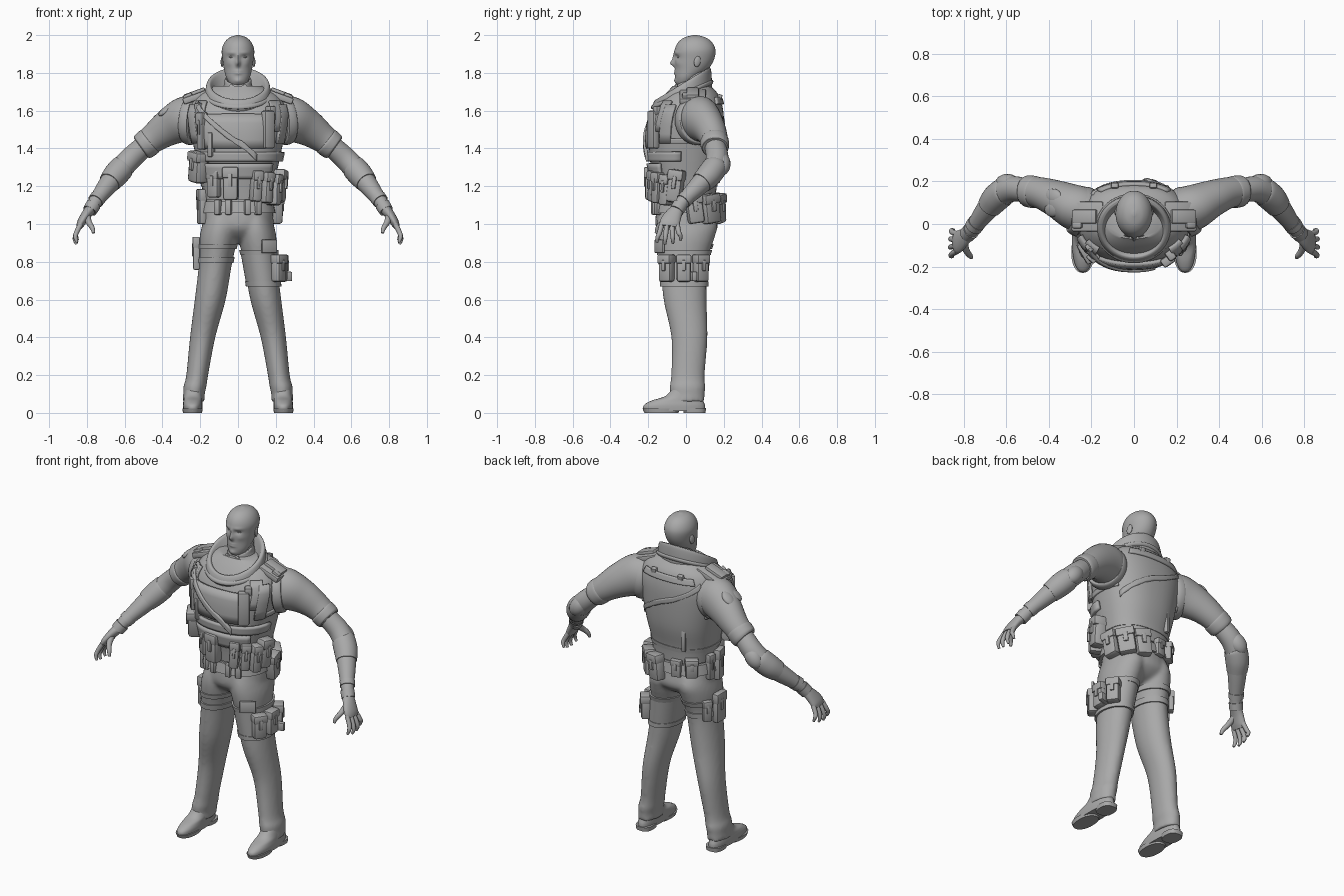
import bpy, bmesh
from math import sin, cos, pi, radians, exp, copysign
from mathutils import Vector, Matrix, Euler

cube = bpy.data.objects.get("Cube")
if cube:
    bpy.data.objects.remove(cube, do_unlink=True)

grey = bpy.data.materials.new("plain grey")
grey.use_nodes = True
grey.diffuse_color = (0.4, 0.4, 0.4, 1)
grey.node_tree.nodes["Principled BSDF"].inputs["Base Color"].default_value = (0.4, 0.4, 0.4, 1)
parts = []


def finish(name, bm, mirror=False):
    bmesh.ops.recalc_face_normals(bm, faces=bm.faces)
    mesh = bpy.data.meshes.new(name)
    bm.to_mesh(mesh)
    bm.free()
    mesh.materials.append(grey)
    ob = bpy.data.objects.new(name, mesh)
    bpy.context.collection.objects.link(ob)
    if mirror:
        ob.modifiers.new("mirror", 'MIRROR').use_mirror_merge = False
    parts.append(ob)
    return ob


def sample(rings, steps):
    """Smooth (Catmull-Rom) interpolation between rings."""
    rows, last = [], len(rings) - 1
    for i in range(last):
        quad = [rings[min(max(i + k, 0), last)] for k in (-1, 0, 1, 2)]
        for s in range(steps):
            t = s / steps
            rows.append([b + t / 2 * (c - a + t * (2*a - 5*b + 4*c - d + t * (3*(b - c) + d - a)))
                         for a, b, c, d in zip(*quad)])
    return rows + [list(rings[-1])]


def outline(ring, a, power=1.0, grow=0.0, u=Vector((1, 0, 0)), v=Vector((0, -1, 0))):
    s, c = (copysign(abs(f) ** power, f) for f in (sin(a), cos(a)))
    p = Vector(ring[:3]) + u * (ring[3] + grow) * s + v * (ring[4] + grow) * c
    if len(ring) > 5:
        p.z += ring[5] * (p.y - ring[1])
    return p


def loft(name, rings, steps=5, n=32, along=False, power=1.0, grow=0.0, cap=True, mirror=False, sculpt=None):
    """Skin over elliptical rings (x, y, z, rx, ry[, tilt]), level or square to the path."""
    rows, bm, loops = sample(rings, steps), bmesh.new(), []
    for i, r in enumerate(rows):
        frame = {}
        if along:
            t = Vector(rows[min(i + 1, len(rows) - 1)][:3]) - Vector(rows[max(i - 1, 0)][:3])
            u = t.cross(Vector((0, 1, 0))).normalized()
            frame = dict(u=u, v=t.cross(u).normalized())
        pts = [outline(r, 2 * pi * k / n, power, grow, **frame) for k in range(n)]
        loops.append([bm.verts.new(sculpt(p) if sculpt else p) for p in pts])
    for a, b in zip(loops, loops[1:]):
        for k in range(n):
            bm.faces.new((a[k], a[k - 1], b[k - 1], b[k]))
    if cap:
        bm.faces.new(loops[0])
        bm.faces.new(loops[-1])
    return finish(name, bm, mirror)


def tube(name, pts, **kw):
    return loft(name, [(x, y, z, r, r) for x, y, z, r in pts], along=True, **kw)


def ring_at(rings, z):
    return min(sample(rings, 24), key=lambda r: abs(r[2] - z))


def band(name, rings, z0, z1, grow, power=1.0):
    return loft(name, [ring_at(rings, z0), ring_at(rings, z1)], 4, 40, power=power, grow=grow)


def slab(bm, size, matrix, bevel):
    new = bmesh.ops.create_cube(bm, size=1, matrix=matrix @ Matrix.Diagonal((*size, 1)))["verts"]
    edges = {e for v in new for e in v.link_edges}
    bmesh.ops.bevel(bm, geom=list(edges), offset=bevel, segments=2, affect='EDGES', profile=0.5)


def placed(centre, rot):
    return Matrix.Translation(centre) @ Euler([radians(d) for d in rot]).to_matrix().to_4x4()


def box(name, centre, size, rot=(0, 0, 0), mirror=False, flap=False):
    """Rounded block; a flap adds a lid and a clip on its front."""
    m = placed(centre, rot)
    w, d, h = size
    bm = bmesh.new()
    slab(bm, size, m, min(size) * 0.25)
    if flap:
        slab(bm, (w * 1.08, d * 1.1, h * 0.34), m @ Matrix.Translation((0, -d * 0.05, h * 0.36)), d * 0.15)
        slab(bm, (w * 0.28, d * 0.3, h * 0.4), m @ Matrix.Translation((0, -d * 0.5, h * 0.12)), d * 0.06)
    return finish(name, bm, mirror)


def pouch(name, rings, angle, z, w, h, d, lean=0, flap=True):
    """Box seated on a lofted body, facing outwards at an angle from the front."""
    a = radians(angle)
    p = outline(ring_at(rings, z), a, 0.85) + Vector((sin(a), -cos(a), 0)) * d * 0.45
    return box(name, p, (w, d, h), (0, lean, angle), False, flap)


def patch(name, a0, z0, a1, z1, h, lift=0.02, mirror=False):
    """Strap or panel that hugs the torso from one angle and height to another."""
    bm, grid = bmesh.new(), []
    for i in range(17):
        t = i / 16
        a, z = radians(a0 + (a1 - a0) * t), z0 + (z1 - z0) * t
        grid.append([bm.verts.new(outline(ring_at(body, z + h * (j / 4 - 0.5)), a, 0.85, lift)) for j in range(5)])
    for p, q in zip(grid, grid[1:]):
        for j in range(4):
            bm.faces.new((p[j], q[j], q[j + 1], p[j + 1]))
    m = finish(name, bm, mirror).modifiers.new("thickness", 'SOLIDIFY')
    m.thickness, m.offset = 0.018, 0


def ball(name, centre, radii, rot=(0, 0, 0), mirror=False):
    bm = bmesh.new()
    bmesh.ops.create_uvsphere(bm, u_segments=20, v_segments=12, radius=1,
                              matrix=placed(centre, rot) @ Matrix.Diagonal((*radii, 1)))
    finish(name, bm, mirror)


# Trousers: seat and legs melted into one smooth skin
body = [(0, 0, .9, .11, .06), (0, .005, .93, .155, .12), (0, .005, .98, .187, .163), (0, 0, 1.05, .185, .16),
        (0, 0, 1.13, .172, .147), (0, -.002, 1.22, .185, .157), (0, 0, 1.35, .212, .182), (0, .004, 1.5, .242, .187),
        (0, .015, 1.6, .25, .172), (0, .03, 1.68, .205, .135), (0, .03, 1.73, .12, .09)]
leg = [(.085, 0, 1.06, .085, .14), (.093, .004, .99, .098, .162), (.103, -.004, .92, .101, .153),
       (.118, -.012, .8, .088, .126), (.147, -.005, .6, .082, .114), (.187, .018, .4, .067, .096),
       (.216, .01, .2, .058, .089), (.228, .008, .14, .061, .095), (.233, .007, .1, .057, .092), (.235, .002, .06, .059, .098)]
seat = loft("trouser_seat", body[:6], power=0.92)
trousers = loft("trousers", leg, 7, mirror=True)
bpy.ops.object.select_all(action='DESELECT')
parts.remove(seat)
for ob in (seat, trousers):
    ob.select_set(True)
bpy.context.view_layer.objects.active = trousers
bpy.ops.object.join()
melt = trousers.modifiers.new("melt", 'REMESH')
melt.mode, melt.voxel_size, melt.use_smooth_shade = 'VOXEL', 0.01, True
relax = trousers.modifiers.new("relax", 'SMOOTH')
relax.factor, relax.iterations = 0.5, 8

# Padded vest with bands, panels and slings
loft("vest", body[4:], n=48, power=0.85, grow=0.01)
band("vest_hem", body, 1.2, 1.225, 0.014, 0.85)
band("belt", body, 1.06, 1.12, 0.014, 0.85)
patch("vest_waist_band", -85, 1.355, 85, 1.355, .05, .022)
patch("chest_panel", -42, 1.49, 42, 1.49, .18, .022)
patch("belly_panel", -50, 1.28, 50, 1.28, .08, .022)
patch("back_yoke", 140, 1.65, 220, 1.65, .035, .012)
patch("chest_sling", -48, 1.63, 20, 1.35, .035, .033)
patch("back_sling", 122, 1.38, 230, 1.63, .03, .007)
patch("side_strap", 62, 1.44, 122, 1.44, .03, .01, mirror=True)
patch("front_strap", 38, 1.57, 58, 1.57, .16, .018, mirror=True)

# Shoulders: padded straps from collar to arm, and the vest's arm openings
box("shoulder_pad", (.215, .035, 1.675), (.16, .14, .035), (0, 20, 0), True)
box("shoulder_strap", (.23, .035, 1.69), (.12, .065, .03), (0, 20, 0), True)
box("shoulder_buckle", (.265, -.005, 1.675), (.05, .03, .03), (0, 24, 0), True)
box("yoke_buckle", (.09, .175, 1.66), (.035, .025, .055), (-15, 0, 0), True)
loft("arm_opening", [(.222, .05, 1.547, .12, .11), (.235, .055, 1.548, .13, .12), (.262, .063, 1.55, .129, .117),
                     (.272, .067, 1.551, .12, .106)], along=True, mirror=True)
patch("armhole_flange", 52, 1.53, 70, 1.53, .2, .022, mirror=True)

# Tall collar, shirt collar and neck
loft("collar", [(0, -.015, 1.6, .145, .135, .2), (0, -.02, 1.645, .17, .155, .25), (0, -.02, 1.69, .174, .157, .42),
                (0, -.02, 1.73, .168, .152, .58), (0, -.02, 1.742, .156, .142, .6), (0, -.02, 1.73, .14, .126, .6),
                (0, -.01, 1.64, .1, .09, .4)], n=48, cap=False)
loft("collar_seam", [(0, -.02, z, r, r - .018, .42) for z, r in ((1.67, .168), (1.678, .181), (1.692, .181), (1.7, .168))], n=48, cap=False)
loft("neck", [(0, .03, 1.6, .09, .09), (0, .035, 1.7, .066, .07), (0, .045, 1.8, .06, .07), (0, .045, 1.85, .055, .06)])
loft("shirt_collar", [(0, .005, 1.6, .125, .12, .2), (0, .01, 1.66, .105, .1, .3), (0, .025, 1.73, .076, .082, .35),
                      (0, .03, 1.765, .07, .076, .35), (0, .03, 1.765, .06, .066, .35)])
box("shirt_collar_flap", (.036, -.065, 1.7), (.055, .012, .07), (-24, -28, 28), True)

# Head: front of the skull pushed in and out for the face
features = [(.034, 1.884, -.009, .018, .011), (.036, 1.907, .004, .026, .009), (0, 1.85, .022, .011, .016),
            (0, 1.878, .01, .009, .025), (0, 1.81, .004, .022, .006), (0, 1.797, .006, .02, .006),
            (0, 1.757, .008, .022, .014), (.048, 1.85, .004, .018, .016)]


def face(p):
    q = p.copy()
    if p.y < 0.03:
        for x, z, amount, wide, tall in features:
            q.y -= amount * exp(-((abs(p.x) - x) / wide) ** 2 - ((p.z - z) / tall) ** 2)
    return q


loft("head", [(0, -.015, 1.732, .02, .02), (0, -.01, 1.742, .042, .04), (0, .005, 1.775, .062, .062),
              (0, .03, 1.82, .074, .088), (0, .044, 1.87, .082, .104), (0, .048, 1.92, .086, .108),
              (0, .048, 1.96, .072, .091), (0, .048, 1.987, .045, .057), (0, .048, 2, .008, .01)],
     steps=9, n=96, sculpt=face)
ball("eye", (.034, -.034, 1.884), (.014, .012, .007), (0, 0, 15), True)
ball("ear", (.083, .06, 1.86), (.008, .018, .029), (-12, 0, 15), True)

# Boots with separate heel and forefoot soles
loft("boot", [(.24, -.062, .01, .05, .163), (.24, -.062, .04, .052, .162), (.239, -.045, .065, .05, .137),
              (.237, -.01, .09, .05, .098), (.235, .01, .14, .048, .075)], power=.85, mirror=True)
loft("boot_forefoot_sole", [(.241, -.13, 0, .05, .09), (.241, -.132, .022, .054, .098)], 1, power=.9, mirror=True)
loft("boot_heel", [(.238, .045, 0, .048, .058), (.238, .045, .025, .051, .061)], 1, power=.75, mirror=True)

# Arms: rolled sleeve, forearm, elbow pad and bands
loft("sleeve", [(.19, .055, 1.55, .11, .1), (.27, .075, 1.555, .122, .108), (.36, .117, 1.515, .1, .088),
                (.44, .146, 1.46, .079, .074), (.51, .155, 1.405, .066, .068)], along=True, mirror=True)
tube("sleeve_roll", [(.46, .148, 1.444, .07), (.47, .15, 1.436, .076), (.5, .155, 1.412, .074), (.512, .156, 1.403, .066)], mirror=True)
tube("forearm", [(.5, .155, 1.41, .056), (.57, .165, 1.345, .06), (.63, .14, 1.28, .06), (.69, .07, 1.205, .052),
                 (.75, -.01, 1.125, .038), (.78, -.045, 1.08, .033)], mirror=True)
tube("forearm_guard", [(.605, .155, 1.307, .06), (.615, .15, 1.297, .066), (.65, .12, 1.257, .066), (.68, .083, 1.22, .058)], mirror=True)
tube("wrist_band", [(.74, .005, 1.14, .043), (.755, -.015, 1.12, .042)], mirror=True)
tube("glove_cuff", [(.765, -.03, 1.102, .04), (.785, -.05, 1.07, .038)], mirror=True)
ball("elbow_pad", (.595, .19, 1.318), (.05, .046, .068), (0, -40, 0), True)
for y, turn in ((.07, 15), (.13, -10)):
    ball("right_arm_plate", (-.38, y, 1.604), (.05, .036, .018), (0, -38, turn))

# Hands
loft("palm", [(.775, -.04, 1.085, .03, .032), (.803, -.065, 1.05, .026, .044), (.828, -.085, 1.01, .023, .053),
              (.84, -.09, .985, .017, .048)], along=True, mirror=True)
for i, name in enumerate(("index_finger", "middle_finger", "ring_finger", "little_finger")):
    y, drop = -.128 + .027 * i, (.01, 0, .004, .02)[i]
    tube(name, [(.832, y, 1, .014), (.855, y + (i - 1.7) * .007, .955, .013),
                (.864 - drop / 3, y + (i - 1.7) * .013, .92 + drop, .011),
                (.855 - drop / 3, y + (i - 1.7) * .015, .893 + drop, .007)], n=12, mirror=True)
tube("thumb", [(.8, -.08, 1.045, .02), (.79, -.122, 1.01, .016), (.772, -.148, .98, .013), (.764, -.158, .952, .008)], n=12, mirror=True)

# Vest gear
pouch("radio", body, 34, 1.5, .065, .2, .045, flap=False)
pouch("radio_top", body, 36, 1.6, .04, .05, .05, flap=False)
pouch("chest_tool", body, -44, 1.49, .045, .19, .045)
pouch("chest_clip", body, -50, 1.6, .04, .08, .03, flap=False)
pouch("chest_torch", body, -32, 1.42, .03, .13, .04, flap=False)
pouch("right_side_pouch", body, -60, 1.3, .1, .16, .08, 8)
pouch("centre_pouch", body, -8, 1.21, .08, .17, .06)
for i, angle in enumerate((24, 42, 60)):
    pouch("magazine_pouch", body, angle, 1.2 - .01 * i, .055, .16, .06 + .01 * i, 4)
pouch("left_side_pouch", body, 76, 1.2, .08, .17, .08, 8)
pouch("right_front_pouch", body, -36, 1.21, .07, .14, .04)
pouch("back_clip", body, 205, 1.28, .025, .13, .025, flap=False)

# Belt gear
for angle in (-30, -12, 12, 30):
    pouch("belt_loop", body, angle, 1.09, .035, .08, .035, flap=False)
pouch("right_hip_holster", body, -78, 1.09, .07, .18, .04)
pouch("right_hip_tool", body, -100, 1.1, .045, .15, .04)
pouch("right_back_holder", body, -140, 1.11, .07, .11, .05)
for angle, w in ((102, .085), (132, .1), (160, .09)):
    pouch("left_back_pouch", body, angle, 1.08, w, .15, .06, -8)
pouch("back_holder", body, 192, 1.1, .06, .1, .035)

# Thigh rigs: left leg in place, right leg on a mirrored path
right_leg = [(-r[0], *r[1:]) for r in leg]
for z in (.685, .85):
    band("left_thigh_strap", leg, z - .015, z + .015, .01)
band("left_thigh_wrap", leg, .69, .84, .006)
for z in (.81, .88):
    band("right_thigh_strap", right_leg, z - .014, z + .014, .007)
for angle in (55, 90, 125):
    pouch("left_thigh_pouch", leg, angle, .765, .075, .14, .055)
pouch("left_thigh_patch", leg, 30, .88, .09, .07, .014, flap=False)
pouch("right_thigh_holster", right_leg, -90, .84, .085, .17, .035)
pouch("right_thigh_tool", right_leg, -125, .84, .05, .12, .03)
pouch("left_thigh_tab", leg, 105, .72, .03, .05, .08, flap=False)

# Smooth shading with crisp edges
bpy.ops.object.select_all(action='DESELECT')
for ob in parts:
    ob.select_set(True)
bpy.context.view_layer.objects.active = parts[0]
bpy.ops.object.shade_smooth_by_angle(angle=radians(40))
